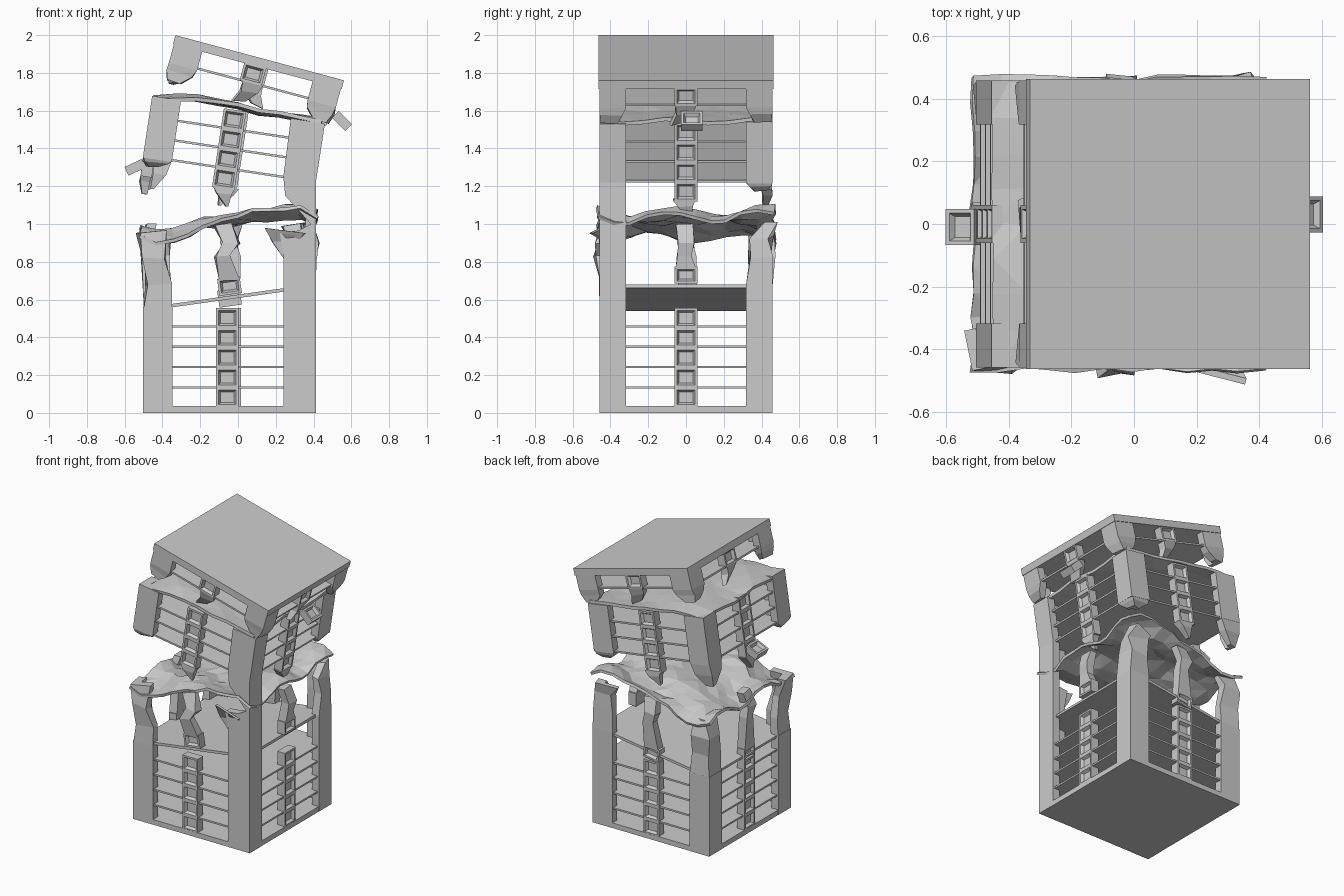
import bpy, bmesh, math, random
from mathutils import Matrix, Vector

if "Cube" in bpy.data.objects:
    bpy.data.objects.remove(bpy.data.objects["Cube"])
random.seed(4)
R, T = Matrix.Rotation, Matrix.Translation
WALL = .055


def finish(name, bm, M=Matrix()):
    bmesh.ops.transform(bm, matrix=M, verts=bm.verts)
    bmesh.ops.recalc_face_normals(bm, faces=bm.faces)
    me = bpy.data.meshes.new(name)
    bm.to_mesh(me)
    bm.free()
    ob = bpy.data.objects.new(name, me)
    bpy.context.collection.objects.link(ob)
    return ob


def add_box(bm, x0, x1, y0, y1, z0, z1):
    m = T(((x0 + x1) / 2, (y0 + y1) / 2, (z0 + z1) / 2)) @ Matrix.Diagonal((x1 - x0, y1 - y0, z1 - z0, 1))
    bmesh.ops.create_cube(bm, size=1, matrix=m)


def add_cell(bm, M, w=.12, d=.06, h=.105):
    """Pillar segment whose -y face holds a window recess."""
    b = bmesh.ops.create_cube(bm, size=1, matrix=Matrix.Diagonal((w, d, h, 1)))
    face = min({f for v in b['verts'] for f in v.link_faces}, key=lambda f: f.calc_center_median().y)
    verts = set(b['verts'])
    for thick, push in ((.013, 0), (.011, .02)):
        old = set(bm.verts)
        bmesh.ops.inset_region(bm, faces=[face], thickness=thick, use_even_offset=True)
        verts |= set(bm.verts) - old
        for v in face.verts:
            v.co.y += push
    verts |= set(face.verts)
    bmesh.ops.transform(bm, matrix=M, verts=list(verts))


def loft(name, rings, M=Matrix(), corner=None):
    """Broken pillar: stacked sections (x, y, z, width, depth, twist); L-shaped if a corner is given."""
    bm = bmesh.new()
    prev = None
    for x, y, z, w, d, tw in rings:
        c, s = math.cos(tw), math.sin(tw)
        w, d = w / 2, d / 2
        pts = [(-w, -d), (w, -d), (w, d), (-w, d)]
        if corner:
            sx, sy = corner
            t, u = w - min(WALL, w), d - min(WALL, d)
            pts = [(sx * a, sy * b) for a, b in ((w, d), (-w, d), (-w, u), (t, u), (t, -d), (w, -d))]
        ring = [bm.verts.new((x + a * c - b * s, y + a * s + b * c, z + .5 * tw * a)) for a, b in pts]
        if prev:
            for i in range(len(ring)):
                bm.faces.new((prev[i], prev[i - 1], ring[i - 1], ring[i]))
        else:
            bm.faces.new(ring[::-1])
        prev = ring
    bm.faces.new(prev)
    return finish(name, bm, M)


def prism(name, pts, y0, y1, M=Matrix()):
    bm = bmesh.new()
    f = bm.faces.new([bm.verts.new((x, y0, z)) for x, z in pts])
    g = bmesh.ops.extrude_face_region(bm, geom=[f])['geom']
    bmesh.ops.translate(bm, vec=(0, y1 - y0, 0), verts=[v for v in g if isinstance(v, bmesh.types.BMVert)])
    bm.faces.new([v for v in bm.verts][:len(pts)]) if not any(
        len(f.verts) == len(pts) and all(abs(v.co.y - y0) < 1e-6 for v in f.verts) for f in bm.faces) else None
    return finish(name, bm, M)


def interp(pts, x):
    for (a, p), (b, q) in zip(pts, pts[1:]):
        if x <= b:
            return p + (q - p) * (x - a) / (b - a)
    return pts[-1][1]


def sheet(name, profile, size, n, jitter, ripple, thick, M=Matrix()):
    bm = bmesh.new()
    bmesh.ops.create_grid(bm, x_segments=n, y_segments=n, size=size / 2)
    for v in bm.verts:
        edge = max(abs(v.co.x), abs(v.co.y)) / (size / 2)
        v.co.z = interp(profile, v.co.x) + ripple * math.sin(v.co.y * 13 + v.co.x * 6) * edge
        v.co += Vector([random.uniform(-jitter, jitter) for _ in 'xyz'])
    bmesh.ops.triangulate(bm, faces=bm.faces)
    ob = finish(name, bm, M)
    s = ob.modifiers.new('thickness', 'SOLIDIFY')
    s.thickness, s.offset = thick, 0
    return ob


def slabs(name, levels, M, half=.445, t=.012):
    bm = bmesh.new()
    for z in levels:
        add_box(bm, -half, half, -half, half, z - t / 2, z + t / 2)
    return finish(name, bm, M)


def corners(name, z0, z1, M, skip=()):
    for sx in (-1, 1):
        for sy in (-1, 1):
            if (sx, sy) not in skip:
                loft(name, [(sx * .38, sy * .387, z, .155, .14, 0) for z in (z0, z1)], M, (sx, sy))


def side(k):
    return R(k * math.pi / 2, 4, 'Z') @ T((0, -.425, 0))


def pillars(name, levels, M, h=.105):
    bm = bmesh.new()
    for k in range(4):
        for z in levels:
            add_cell(bm, side(k) @ T((-.012 if k == 0 else 0, 0, z)), h=h)
    return finish(name, bm, M)


# Three building sections: front is -y, each with its own lean
low = T((-.045, 0, 0))
mid = T((-.05, 0, 1.293)) @ R(math.radians(8.6), 4, 'Y')
top = T((.115, 0, 1.88)) @ R(math.radians(15), 4, 'Y')

# Intact lower floors
slabs('ground_slab', [.018], low, .456, .036)
slabs('lower_floors', [.135, .243, .35, .457], low)
corners('lower_corner_pillar', 0, .56, low, [(1, -1)])
pillars('lower_window_pillars', [.083, .188, .293, .398, .503], low)
slabs('tilted_floor', [0], T((-.05, 0, .61)) @ R(math.radians(-8), 4, 'Y'), .44, .018)

# Front right corner pillar, bent but unbroken: torn front wall and whole side wall
prism('bent_corner_front', [(.24, 0), (.412, 0), (.412, 1.22), (.46, 1.53), (.28, 1.56), (.24, 1.25), (.25, 1.15),
                            (.385, 1.0), (.32, .965), (.22, .955), (.24, .85)], -.457, -.402)
prism('bent_corner_side', [(.357, 0), (.412, 0), (.412, 1.22), (.46, 1.53), (.405, 1.54), (.357, 1.22)], -.402, -.317)
loft('torn_flap', [(.29, -.43, .82, .1, .03, 0), (.25, -.44, .91, .14, .03, .1), (.25, -.475, .965, .22, .02, -.25)])

# Crushed corner pillars
loft('front_left_crushed_pillar', [(-.424, -.387, .55, .15, .14, 0), (-.42, -.385, .68, .13, .14, .1),
                                   (-.44, -.41, .82, .12, .12, -.15), (-.46, -.39, .96, .14, .13, .2)], corner=(-1, -1))
loft('back_left_crushed_pillar', [(-.424, .387, .55, .15, .14, 0), (-.43, .385, .7, .14, .12, -.1),
                                  (-.43, .4, .83, .14, .13, .1), (-.42, .38, .94, .11, .1, -.3)], corner=(-1, 1))
loft('back_right_crushed_pillar', [(.335, .387, .55, .155, .14, 0), (.335, .387, .67, .155, .14, 0), (.34, .395, .82, .14, .12, .1),
                                   (.33, .4, .93, .15, .1, -.2), (.31, .43, 1.0, .15, .07, .3)], corner=(1, 1))

# Crushed middle pillars with their tilted window cells
for k, nm in enumerate(('front', 'right', 'back', 'left')):
    lift = (.672, .73, .61, .56)[k]
    bm = bmesh.new()
    add_cell(bm, low @ side(k) @ T((0, 0, lift)) @ R(math.radians((-8, 0, 8, 0)[k]), 4, 'Y'), h=.09)
    finish(nm + '_tilted_window', bm)
    bend = (1, .25, .5, .4)[k]
    loft(nm + '_crushed_pillar', [(0, 0, lift + .03, .11, .06, 0), (-.04 * bend, -.03 * bend, .83, .075, .06, .2 * bend),
                                  (.01 * bend, -.02, .9, .085, .06, -.2 * bend), (-.04 * bend, .01, 1.0, .09, .05, .3 * bend)],
         low @ side(k))

# Crumpled floor between the lower and middle sections
sheet('crumpled_floor', [(-.48, .96), (-.36, .92), (-.24, .96), (-.12, 1.01), (0, 1.02), (.12, 1.04), (.24, 1.04),
                         (.36, 1.07), (.48, 1.03)], .93, 11, .01, .034, .018, T((-.05, 0, 0)))

# Leaning middle section
slabs('middle_floors', [0, .105, .21], mid)
corners('middle_corner_pillar', -.01, .32, mid, [(1, -1)])
pillars('middle_window_pillars', [-.055, .05, .155, .26], mid)
sheet('buckled_floor', [(-.46, .3), (-.25, .35), (0, .335), (.1, .32), (.46, .32)], .9, 8, .003, .012, .02, mid)

# Torn lower ends of the middle section
for sx, sy, drop in ((-1, -1, .05), (-1, 1, .17), (1, 1, .06)):
    loft('torn_corner_end', [(sx * .38, sy * .387, 0, .155, .14, 0), (sx * .385, sy * .387, -drop * .5, .13, .12, .1),
                             (sx * .40, sy * .39, -drop, .05, .06, .3)], mid, (sx, sy))
for k in range(4):
    loft('torn_pillar_end', [(-.01, 0, -.1, .12, .06, 0), (-.005, -.005, -.135, .08, .05, .1),
                             (.02, .005, -.2, .01, .03, .2)], mid @ side(k))

# Toppled top storey
slabs('roof', [-.024], top, .462, .048)
slabs('top_floor', [-.14], top)
corners('top_corner_pillar', -.15, -.02, top)
pillars('top_window_pillars', [-.092], top, .1)
for k in range(4):
    loft('hanging_pillar', [(0, 0, -.14, .11, .06, 0), (-.01, .01, -.19, .09, .05, .2),
                            (-.05, .02, -.25, .07, .03, .4)], top @ side(k))
for sx, sy in ((-1, -1), (-1, 1), (1, -1), (1, 1)):
    loft('hanging_corner', [(sx * .38, sy * .387, -.15, .155, .14, 0), (sx * .385, sy * .39, -.19, .14, .12, .1 * sy),
                            (sx * .40, sy * .40, -.24, .07, .09, .2 * sy)], top, (sx, sy))

# Loose window chunks torn from the left and right sides
for x, y, z, ang, turn in ((-.545, -.01, 1.3, -65, -90), (.55, .03, 1.545, 45, 90)):
    bm = bmesh.new()
    add_cell(bm, T((x, y, z)) @ R(math.radians(-ang), 4, 'Y') @ R(math.radians(turn), 4, 'Z'), w=.115, d=.05, h=.1)
    finish('loose_window', bm)
